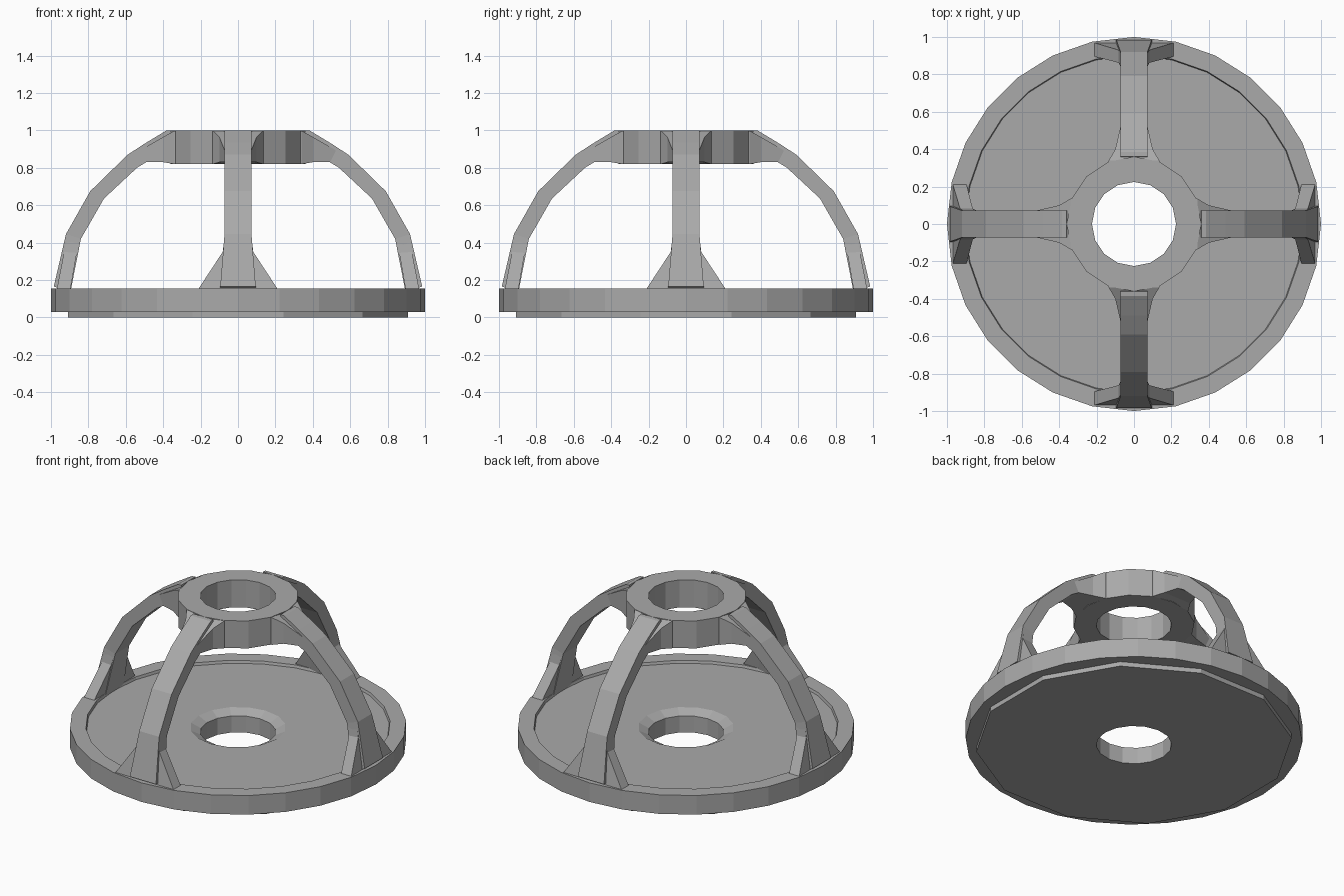
import bpy, bmesh, math
from mathutils import Matrix

cube = bpy.data.objects.get("Cube")
if cube:
    bpy.data.objects.remove(cube, do_unlink=True)

grey = bpy.data.materials.new("plain grey")
grey.use_nodes = True
grey.diffuse_color = (0.4, 0.4, 0.4, 1)
grey.node_tree.nodes["Principled BSDF"].inputs["Base Color"].default_value = (0.4, 0.4, 0.4, 1)


def finish(name, bm, turn=0):
    bmesh.ops.recalc_face_normals(bm, faces=bm.faces)
    bm.transform(Matrix.Rotation(turn, 4, "Z"))
    mesh = bpy.data.meshes.new(name)
    bm.to_mesh(mesh)
    bm.free()
    mesh.materials.append(grey)
    obj = bpy.data.objects.new(name, mesh)
    bpy.context.collection.objects.link(obj)
    return obj


def skin(bm, rings, caps=True):
    """Join rings of points with quads, capping both ends."""
    loops = [[bm.verts.new(p) for p in ring] for ring in rings]
    n = len(loops[0])
    for a, b in zip(loops, loops[1:]):
        for i in range(n):
            j = (i + 1) % n
            bm.faces.new((a[i], a[j], b[j], b[i]))
    if caps:
        bm.faces.new(loops[0])
        bm.faces.new(loops[-1])


def turned(name, profile, sides, phase=0):
    """Solid of revolution through (radius, height) points."""
    bm = bmesh.new()
    angles = [phase + math.tau * i / sides for i in range(sides)]
    skin(bm, [[(r * math.cos(a), r * math.sin(a), z) for a in angles] for r, z in profile])
    return finish(name, bm)


def beam(name, sections, turn):
    """Loft along +x; each section is top point, bottom point, half width."""
    bm = bmesh.new()
    skin(bm, [[(t[0], -w, t[1]), (t[0], w, t[1]), (b[0], w, b[1]), (b[0], -w, b[1])]
              for t, b, w in sections])
    return finish(name, bm, turn)


def cut(target, profile):
    """Bore a shaped hole down the middle."""
    cutter = turned("hole_cutter", profile, 16)
    cutter.hide_render = True
    mod = target.modifiers.new("hole", "BOOLEAN")
    mod.operation, mod.solver, mod.object = "DIFFERENCE", "EXACT", cutter
    bpy.context.view_layer.objects.active = target
    bpy.ops.object.modifier_apply(modifier=mod.name)
    bpy.data.objects.remove(cutter, do_unlink=True)


# Base disc with a raised rim and a chamfered centre hole
FLOOR = 0.138
base = turned("base_disc", [(1, 0.03), (1, 0.155), (0.905, 0.155), (0.9, FLOOR)], 28)
cut(base, [(0.225, -0.1), (0.225, FLOOR - 0.03), (0.285, FLOOR), (0.285, 0.3)])

# Coarser plate underneath
plate = turned("bottom_plate", [(0.94, 0), (0.94, 0.031)], 12, math.radians(15))
cut(plate, [(0.225, -0.1), (0.225, 0.3)])

# Ring at the top
hub = turned("top_ring", [(0.36, 0.82), (0.36, 1)], 16)
cut(hub, [(0.225, 0.7), (0.225, 1.1)])

# Four curved arms, each with a flared collar and a spread foot
arm = [
    ((0.36, 1.0), (0.34, 0.83), 0.072),
    ((0.385, 0.998), (0.39, 0.83), 0.072),
    ((0.49, 0.935), (0.49, 0.83), 0.072),
    ((0.59, 0.87), (0.54, 0.80), 0.072),
    ((0.79, 0.675), (0.717, 0.635), 0.072),
    ((0.92, 0.445), (0.84, 0.42), 0.072),
    ((0.985, 0.165), (0.895, 0.14), 0.095),
]
collar = [
    ((0.30, 0.998), (0.30, 0.82), 0.14),
    ((0.34, 0.998), (0.34, 0.82), 0.135),
    ((0.40, 0.965), (0.40, 0.83), 0.10),
    ((0.53, 0.89), (0.50, 0.83), 0.07),
]
foot = [
    ((0.91, 0.44), (0.845, 0.42), 0.07),
    ((0.93, 0.35), (0.862, 0.345), 0.082),
    ((0.968, 0.155), (0.895, 0.155), 0.21),
    ((0.968, 0.13), (0.895, 0.13), 0.21),
]
for side, quarter in (("left", 0), ("back", 1), ("right", 2), ("front", 3)):
    turn = quarter * math.pi / 2
    beam(side + "_arm", arm, turn)
    beam(side + "_collar", collar, turn)
    beam(side + "_foot", foot, turn)
